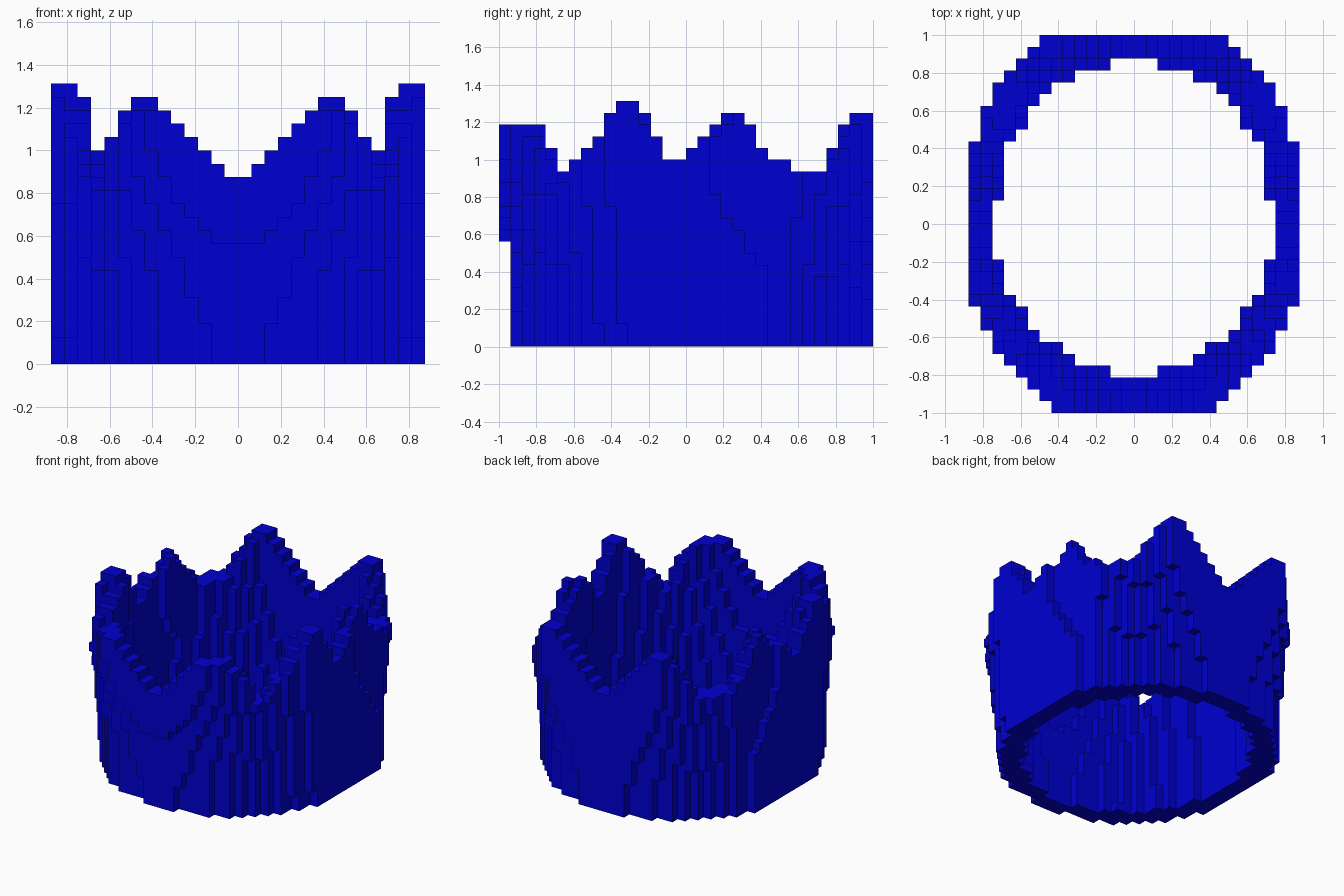
import bpy
import bmesh
import math
from mathutils import Vector

old = bpy.data.objects.get("Cube")
if old:
    bpy.data.objects.remove(old, do_unlink=True)

U = 1 / 16                     # block size
NX, NY, NZ = 14, 16, 21        # half width, half depth, height in blocks

# Rim heights by bearing in degrees, from the front valley round to the back valley
RIM = [(-90, 0.87), (-88, 0.87), (-70, 1.18), (-60, 1.18), (-55, 1.11),
       (-50, 0.99), (-47, 0.87), (-42, 0.93), (-37, 1.01), (-26, 1.25),
       (-23, 1.3), (-18, 1.3), (-14, 1.18), (-6, 1.0), (0, 1.0), (6, 1.09),
       (14, 1.18), (18, 1.25), (20, 1.24), (29, 1.06), (37, 0.94), (50, 0.93),
       (55, 1.04), (60, 1.18), (64, 1.25), (68, 1.23), (88, 0.87), (90, 0.87)]


def rim_height(x, y):
    a = math.degrees(math.atan2(y, abs(x)))
    for (a0, h0), (a1, h1) in zip(RIM, RIM[1:]):
        if a <= a1:
            return h0 + (h1 - h0) * (a - a0) / (a1 - a0)
    return RIM[-1][1]


def inside(x, y, rx, ry, side, front, back, corner_cut):
    """Oval with its sides and corners trimmed flat."""
    return ((x / rx) ** 2 + ((y - 0.035) / ry) ** 2 <= 1 and abs(x) < side
            and front < y < back and abs(x) + abs(y) < corner_cut)


def is_solid(i, j, k):
    """Flaring oval wall, two blocks thick."""
    x, y, z = (i + 0.5) * U, (j + 0.5) * U, (k + 0.5) * U
    if z > rim_height(x, y):
        return False
    rx, ry = 0.917 + 0.02 * z, 0.95 + 0.17 * z * z
    front = -1.0 if k >= 9 else -1.0 + U
    cut = 1.46 if y > 0 else 1.4
    # The flat sides step in towards the back as they rise
    flat_end = min(0.44, max(0.13, 0.44 - 0.66 * (z - 0.38)))
    side = NX * U if -0.43 < y < flat_end else (NX - 1) * U
    outer = inside(x, y, rx, ry, side, front, 1, cut)
    inner = inside(x, y, rx - 0.175, ry - 0.125, side - 2 * U,
                   front + 2 * U, 1 - 2 * U, cut - 0.18)
    return outer and not inner


blocks = {(i, j, k) for i in range(-NX, NX) for j in range(-NY, NY)
          for k in range(NZ) if is_solid(i, j, k)}

# Crown wall: only the exposed block sides become faces
bm = bmesh.new()
corners = {}


def corner(p):
    key = tuple(round(c) for c in p)
    if key not in corners:
        corners[key] = bm.verts.new(Vector(key) * U)
    return corners[key]


for block in sorted(blocks):
    centre = Vector(block) + Vector((0.5, 0.5, 0.5))
    for axis in range(3):
        for sign in (-1, 1):
            n = Vector((0, 0, 0))
            n[axis] = sign
            if tuple(int(b + c) for b, c in zip(block, n)) in blocks:
                continue
            s = Vector((0, 0, 0))
            s[(axis + 1) % 3] = 1
            t = n.cross(s)
            bm.faces.new([corner(centre + (n + s * p + t * q) / 2)
                          for p, q in ((-1, -1), (1, -1), (1, 1), (-1, 1))])

mesh = bpy.data.meshes.new("crown_wall")
bm.to_mesh(mesh)
bm.free()
crown = bpy.data.objects.new("crown_wall", mesh)
bpy.context.collection.objects.link(crown)

# Single flat blue
blue = bpy.data.materials.new("deep_blue")
blue.use_nodes = True
colour = (0.0, 0.0, 0.64, 1)
blue.diffuse_color = colour
blue.node_tree.nodes["Principled BSDF"].inputs["Base Color"].default_value = colour
mesh.materials.append(blue)
